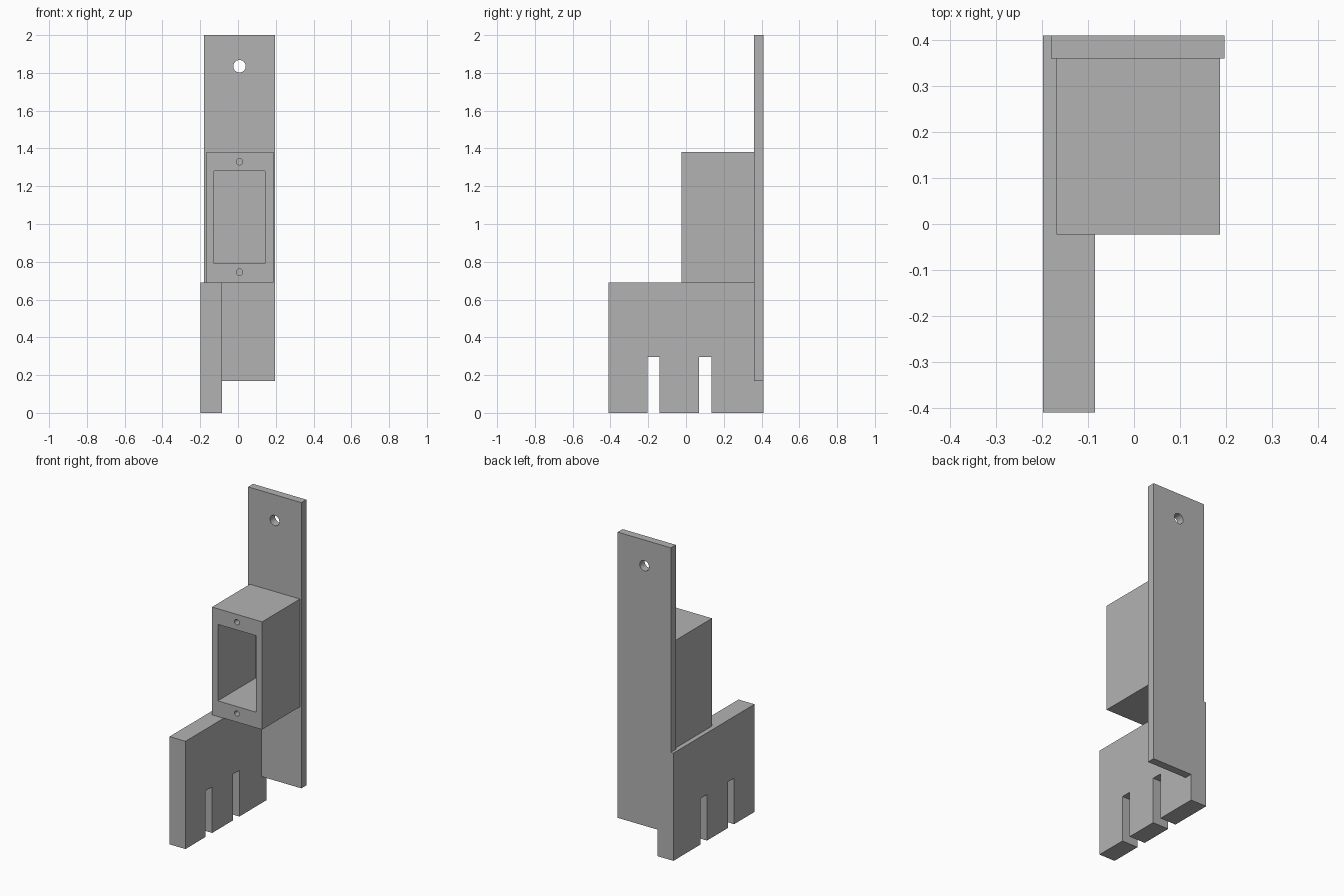
import bpy, bmesh
from mathutils import Matrix, Vector

cube = bpy.data.objects.get("Cube")
if cube:
    bpy.data.objects.remove(cube, do_unlink=True)

grey = bpy.data.materials.new("plain grey")
grey.use_nodes = True
grey.diffuse_color = (0.45, 0.45, 0.45, 1)
grey.node_tree.nodes["Principled BSDF"].inputs["Base Color"].default_value = grey.diffuse_color


def finish(name, bm):
    bmesh.ops.recalc_face_normals(bm, faces=bm.faces)
    mesh = bpy.data.meshes.new(name)
    bm.to_mesh(mesh)
    bm.free()
    mesh.materials.append(grey)
    obj = bpy.data.objects.new(name, mesh)
    bpy.context.collection.objects.link(obj)
    return obj


def prism(name, points, offset):
    """Extrude a closed outline along the offset vector."""
    bm = bmesh.new()
    face = bm.faces.new([bm.verts.new(p) for p in points])
    new = bmesh.ops.extrude_face_region(bm, geom=[face], use_keep_orig=True)["geom"]
    verts = [v for v in new if isinstance(v, bmesh.types.BMVert)]
    bmesh.ops.translate(bm, verts=verts, vec=Vector(offset))
    return finish(name, bm)


def box(name, x, y, z):
    outline = [(x[0], y[0], z[0]), (x[1], y[0], z[0]), (x[1], y[0], z[1]), (x[0], y[0], z[1])]
    return prism(name, outline, (0, y[1] - y[0], 0))


def rod(name, x, z, radius, y):
    """Cylinder running along y."""
    bm = bmesh.new()
    bmesh.ops.create_cone(bm, cap_ends=True, segments=32, radius1=radius, radius2=radius,
                          depth=y[1] - y[0])
    bmesh.ops.transform(bm, verts=bm.verts, matrix=Matrix.Translation((x, sum(y) / 2, z))
                        @ Matrix.Rotation(1.5707963, 4, "X"))
    return finish(name, bm)


def cut(target, cutter):
    cutter.hide_render = True
    mod = target.modifiers.new("cut", "BOOLEAN")
    mod.operation, mod.solver, mod.object = "DIFFERENCE", "EXACT", cutter
    bpy.context.view_layer.objects.active = target
    bpy.ops.object.modifier_apply(modifier=mod.name)
    bpy.data.objects.remove(cutter, do_unlink=True)


def smooth_holes(obj):
    bpy.ops.object.select_all(action="DESELECT")
    obj.select_set(True)
    bpy.context.view_layer.objects.active = obj
    bpy.ops.object.shade_smooth_by_angle(angle=0.5)


BACK, PLATE_FRONT, HOUSING_FRONT = 0.41, 0.36, -0.023
LEG_TOP, LEG_INNER = 0.69, -0.085
CENTRE = 0.008

# Tall back plate, notched where the slotted leg passes, with a hanging hole
outline = [(-0.18, 2), (0.197, 2), (0.197, 0.17), (LEG_INNER, 0.17),
           (LEG_INNER, LEG_TOP), (-0.18, LEG_TOP)]
plate = prism("back_plate", [(x, PLATE_FRONT, z) for x, z in outline], (0, BACK - PLATE_FRONT, 0))
cut(plate, rod("hanging_hole", CENTRE, 1.835, 0.033, (0.3, 0.5)))
smooth_holes(plate)

# Hollow housing, open at the front, with two screw holes in its rim
housing = box("housing", (-0.168, 0.187), (HOUSING_FRONT, PLATE_FRONT), (LEG_TOP, 1.38))
cut(housing, box("cavity", (-0.127, 0.143), (-0.1, 0.5), (0.79, 1.28)))
for z in (0.745, 1.33):
    cut(housing, rod("screw_hole", CENTRE, z, 0.017, (-0.1, 0.18)))
smooth_holes(housing)

# Side leg with two open slots along its lower edge
SLOT_TOP = 0.295
profile = [(-BACK, LEG_TOP), (-BACK, 0)]
for start in (-0.205, 0.07):
    end = start + 0.065
    profile += [(start, 0), (start, SLOT_TOP), (end, SLOT_TOP), (end, 0)]
profile += [(BACK, 0), (BACK, LEG_TOP)]
prism("slotted_leg", [(-0.198, y, z) for y, z in profile], (LEG_INNER + 0.198, 0, 0))
